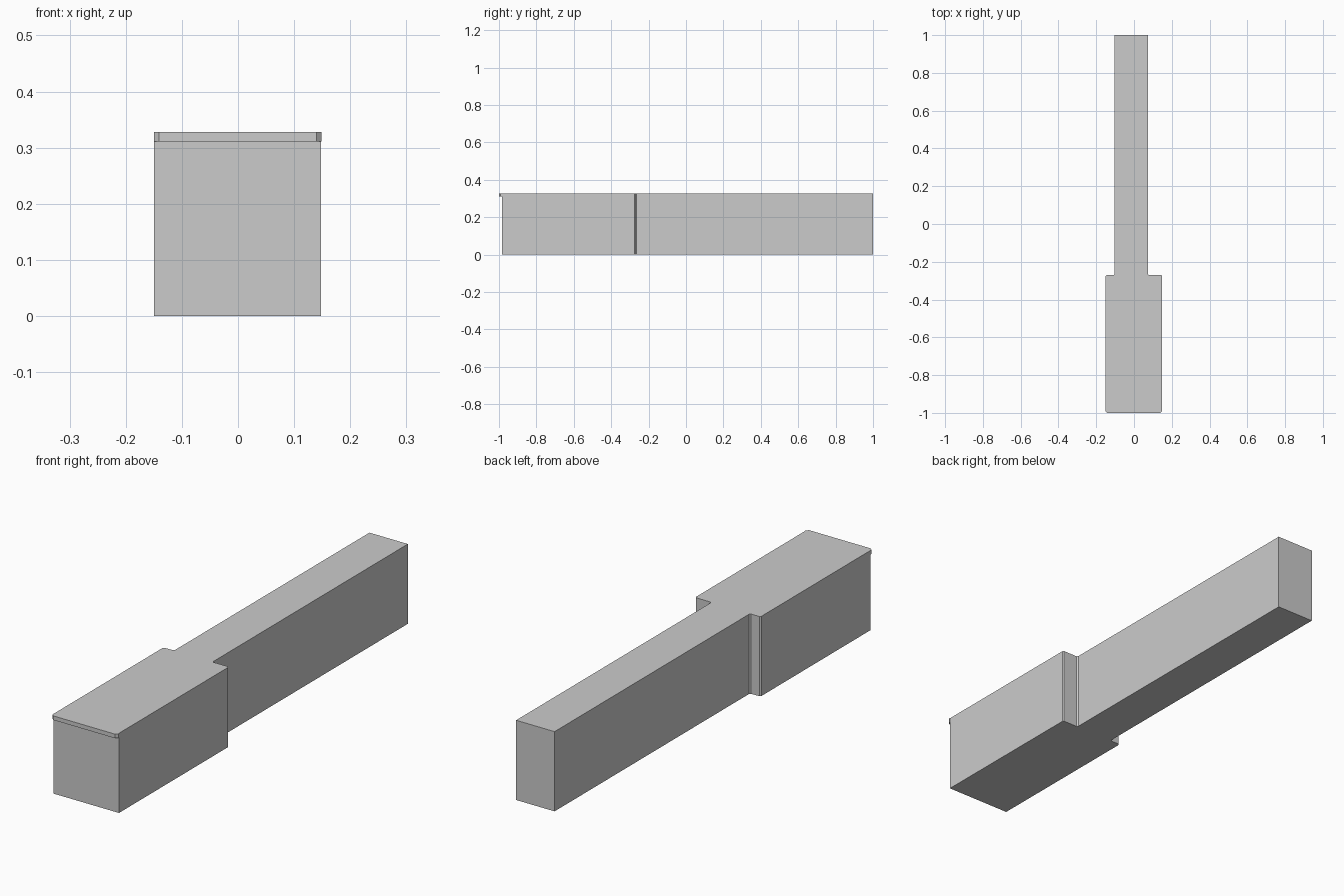
import bpy, bmesh

if "Cube" in bpy.data.objects:
    bpy.data.objects.remove(bpy.data.objects["Cube"])

stone = bpy.data.materials.new("light grey")
stone.diffuse_color = (0.6, 0.6, 0.6, 1)
stone.use_nodes = True
stone.node_tree.nodes["Principled BSDF"].inputs["Base Color"].default_value = stone.diffuse_color


def extrude_plan(name, outline, z0, z1):
    """Closed solid from a plan outline."""
    bm = bmesh.new()
    face = bm.faces.new([bm.verts.new((x, y, z0)) for x, y in outline])
    top = bmesh.ops.extrude_face_region(bm, geom=[face])["geom"]
    bmesh.ops.translate(bm, vec=(0, 0, z1 - z0),
                        verts=[v for v in top if isinstance(v, bmesh.types.BMVert)])
    if not any(f.is_valid and all(abs(v.co.z - z0) < 1e-6 for v in f.verts) for f in bm.faces):
        bm.faces.new([v for v in bm.verts if abs(v.co.z - z0) < 1e-6])
    bmesh.ops.recalc_face_normals(bm, faces=bm.faces[:])
    mesh = bpy.data.meshes.new(name)
    bm.to_mesh(mesh)
    bm.free()
    mesh.materials.append(stone)
    obj = bpy.data.objects.new(name, mesh)
    bpy.context.collection.objects.link(obj)
    return obj


H = 0.328   # overall height
LIP = 0.311  # underside of the front lip

# Wide front block and narrow off-centre back wall, in one plan
extrude_plan("stepped_block", [
    (-0.15, -0.985), (0.148, -0.985),
    (0.148, -0.275), (0.143, -0.27), (0.078, -0.27), (0.073, -0.264),
    (0.073, 1.0), (-0.102, 1.0),
    (-0.102, -0.264), (-0.107, -0.27), (-0.145, -0.27), (-0.15, -0.275)], 0, H)

# Thin lip along the top of the front face, with clipped corners
extrude_plan("front_lip", [
    (-0.15, -0.985), (-0.15, -0.991), (-0.141, -1.0),
    (0.14, -1.0), (0.149, -0.991), (0.149, -0.985)], LIP, H)
